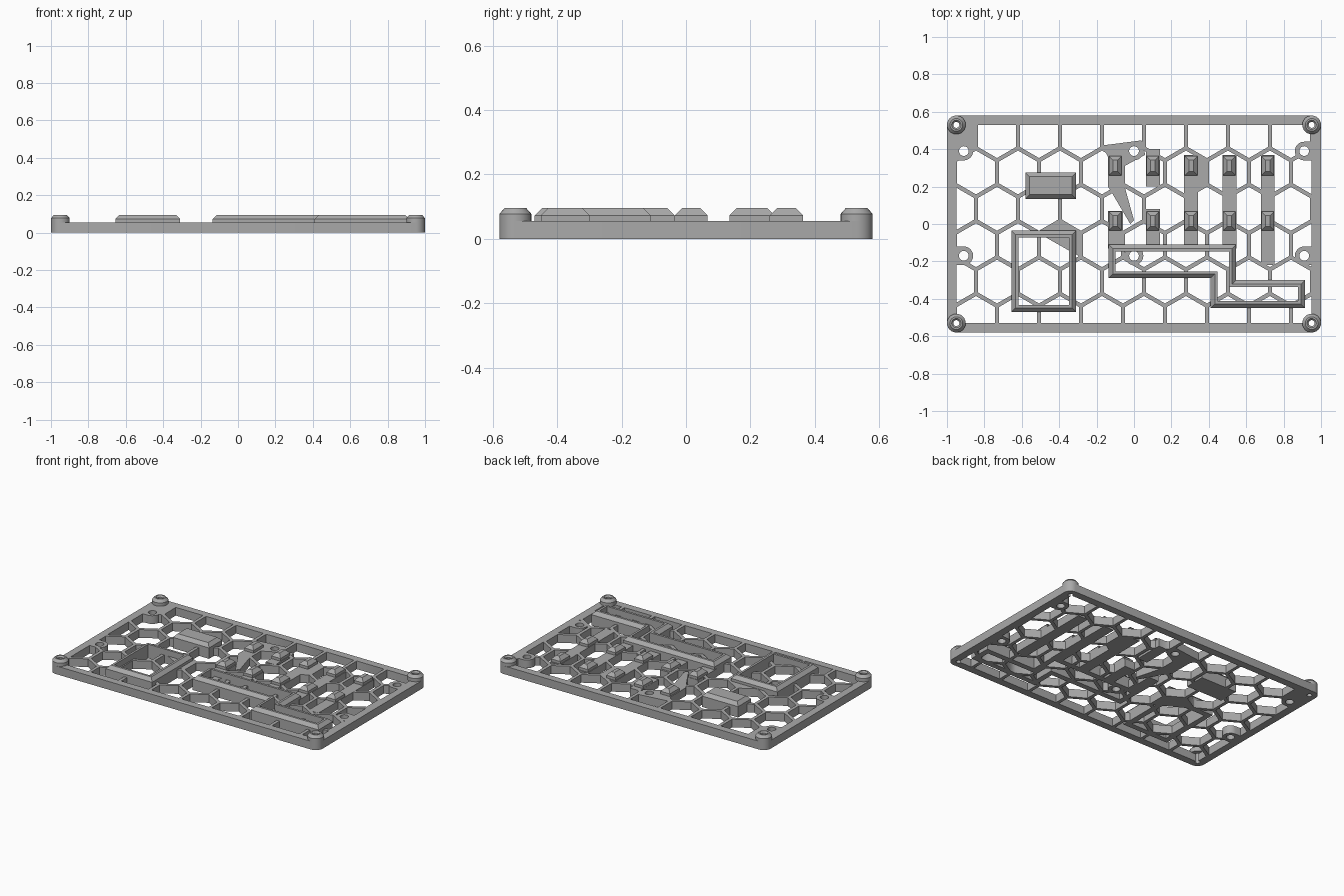
import bpy, bmesh
from math import cos, sin, pi, radians, sqrt
from mathutils import Vector

cube = bpy.data.objects.get("Cube")
if cube:
    bpy.data.objects.remove(cube, do_unlink=True)

grey = bpy.data.materials.new("plain grey")
grey.use_nodes = True
grey.diffuse_color = (0.4, 0.4, 0.4, 1)
grey.node_tree.nodes["Principled BSDF"].inputs["Base Color"].default_value = (0.4, 0.4, 0.4, 1)

PLATE_H, TOP, SHOULDER, CHAMFER, WALL = 0.055, 0.095, 0.073, 0.022, 0.037


def rect(x0, x1, y0, y1):
    return [(x0, y0), (x1, y0), (x1, y1), (x0, y1)]


def circle(x, y, r, n=24, turn=0.0):
    return [(x + r * cos(turn + 2 * pi * i / n), y + r * sin(turn + 2 * pi * i / n)) for i in range(n)]


def inset(poly, d):
    """Move every edge of a counter-clockwise outline inward by d."""
    out = []
    for i, p in enumerate(poly):
        p = Vector(p)
        a = (p - Vector(poly[i - 1])).normalized()
        b = (Vector(poly[(i + 1) % len(poly)]) - p).normalized()
        na, nb = Vector((-a.y, a.x)), Vector((-b.y, b.x))
        out.append(tuple(p + (na + nb) * d / (1 + na.dot(nb))))
    return out


def add_loops(bm, loops, ring=False):
    """Skin a stack of (outline, height) loops, capped or closed into a ring."""
    rows = [[bm.verts.new((x, y, z)) for x, y in poly] for poly, z in loops]
    n = len(rows[0])
    pairs = list(zip(rows, rows[1:]))
    if ring:
        pairs.append((rows[-1], rows[0]))
    else:
        bm.faces.new(rows[0])
        bm.faces.new(rows[-1])
    for low, high in pairs:
        for i in range(n):
            j = (i + 1) % n
            bm.faces.new((low[i], low[j], high[j], high[i]))


def make(name, stacks, ring=False):
    bm = bmesh.new()
    for loops in stacks:
        add_loops(bm, loops, ring)
    bmesh.ops.recalc_face_normals(bm, faces=bm.faces)
    mesh = bpy.data.meshes.new(name)
    bm.to_mesh(mesh)
    bm.free()
    mesh.materials.append(grey)
    obj = bpy.data.objects.new(name, mesh)
    bpy.context.collection.objects.link(obj)
    return obj


def boolean(target, tool, operation):
    mod = target.modifiers.new("cut", 'BOOLEAN')
    mod.operation, mod.solver, mod.object = operation, 'EXACT', tool
    bpy.ops.object.select_all(action='DESELECT')
    bpy.context.view_layer.objects.active = target
    target.select_set(True)
    bpy.ops.object.modifier_apply(modifier=mod.name)
    bpy.data.objects.remove(tool, do_unlink=True)


def prism(poly, z0=-0.05, z1=0.15):
    return [(poly, z0), (poly, z1)]


# Outlines shared by the raised parts and the solid areas below them
strips = [-0.1, 0.1, 0.305, 0.51, 0.715]
window = rect(-0.655, -0.31, -0.47, -0.035)
channel = [(-0.135, -0.29), (0.41, -0.29), (0.41, -0.45), (0.915, -0.45),
           (0.915, -0.3), (0.545, -0.3), (0.545, -0.11), (-0.135, -0.11)]
block = rect(-0.58, -0.31, 0.135, 0.275)
screws = [(x, y) for x in (-0.91, 0, 0.91) for y in (0.39, -0.17)]
corners = [(sx * 0.95, sy * 0.53) for sx in (-1, 1) for sy in (-1, 1)]

# Honeycomb openings
pitch = 0.2245
row_step = pitch * sqrt(3) / 2
openings = []
for row in range(6):
    y = 0.47 - row * row_step
    for col in range(10):
        x = -0.957 + col * pitch + (row % 2) * pitch / 2
        if x < 1.0 and not (row == 0 and col == 0):
            openings.append(prism(circle(x, y, 0.117, 6, pi / 6), -0.02, 0.08))
cells = make("honeycomb_cutter", openings)
cells.hide_render = True
boolean(cells, make("inner_area", [prism(rect(-0.95, 0.95, -0.53, 0.53))]), 'INTERSECT')

# Solid areas left standing among the openings
solids = [block]
for x in strips[2:4]:
    solids.append(rect(x - 0.038, x + 0.038, -0.13, 0.37))
solids += [
    rect(0.678, 0.752, -0.22, 0.37),
    rect(0.065, 0.138, -0.13, 0.08), rect(0.065, 0.138, 0.2, 0.4),
    rect(-0.138, -0.06, -0.13, 0.07),
    [(-0.14, 0.2), (-0.12, 0.17), (-0.02, 0.0), (0.0, 0.02), (-0.05, 0.2), (-0.05, 0.31),
     (0.06, 0.37), (0.04, 0.447), (-0.17, 0.42), (-0.14, 0.36)],
    [(0.27, 0.36), (0.34, 0.36), (0.4, 0.33), (0.4, 0.21), (0.34, 0.18), (0.27, 0.18)],
    [(-0.51, -0.05), (-0.28, -0.18), (-0.28, -0.04), (-0.395, 0.03)],
]
for x, y in screws:
    solids.append(circle(x, y, 0.05))
    if x:
        solids.append(rect(min(x, x * 1.1), max(x, x * 1.1), y - 0.05, y + 0.05))
for poly in solids:
    boolean(cells, make("solid_area", [prism(poly)]), 'DIFFERENCE')
for poly in (window, channel):
    thin = inset(poly, WALL)
    area = make("wall_area", [[(poly, -0.05), (poly, 0.15), (thin, 0.15), (thin, -0.05)]], True)
    boolean(cells, area, 'DIFFERENCE')

# Base plate with rounded corners
outline = []
for k, (cx, cy) in enumerate([(0.95, 0.53), (-0.95, 0.53), (-0.95, -0.53), (0.95, -0.53)]):
    for i in range(7):
        a = k * pi / 2 + i * pi / 12
        outline.append((cx + 0.05 * cos(a), cy + 0.05 * sin(a)))
plate = make("base_plate", [prism(outline, 0, PLATE_H)])
boolean(plate, cells, 'DIFFERENCE')
holes = [prism(circle(x, y, 0.026)) for x, y in screws]
holes += [prism(circle(x, y, 0.016)) for x, y in corners]
boolean(plate, make("hole_cutter", holes), 'DIFFERENCE')
parts = [plate]

# Raised block and small pads, chamfered on top
def pad(name, poly):
    parts.append(make(name, [[(poly, PLATE_H - 0.005), (poly, SHOULDER), (inset(poly, CHAMFER), TOP)]]))


pad("raised_block", block)
for i, x in enumerate(strips):
    pad(f"back_pad_{i + 1}", rect(x - 0.034, x + 0.034, 0.26, 0.363))
    pad(f"front_pad_{i + 1}", rect(x - 0.034, x + 0.034, -0.035, 0.067))

# Raised rims
for name, poly in (("square_rim", window), ("stepped_rim", channel)):
    thin = inset(poly, WALL)
    parts.append(make(name, [[(poly, PLATE_H - 0.005), (poly, SHOULDER), (inset(poly, CHAMFER), TOP),
                              (thin, TOP), (thin, PLATE_H - 0.005)]], True))

# Corner posts with countersunk holes
profile = [(0.016, 0.05), (0.05, 0.05), (0.05, 0.077), (0.034, TOP), (0.025, TOP), (0.016, 0.085)]
for i, (x, y) in enumerate(corners):
    parts.append(make(f"corner_post_{i + 1}", [[(circle(x, y, r), z) for r, z in profile]], True))

bpy.ops.object.select_all(action='DESELECT')
for obj in parts:
    obj.select_set(True)
bpy.context.view_layer.objects.active = plate
bpy.ops.object.shade_smooth_by_angle(angle=radians(30))
